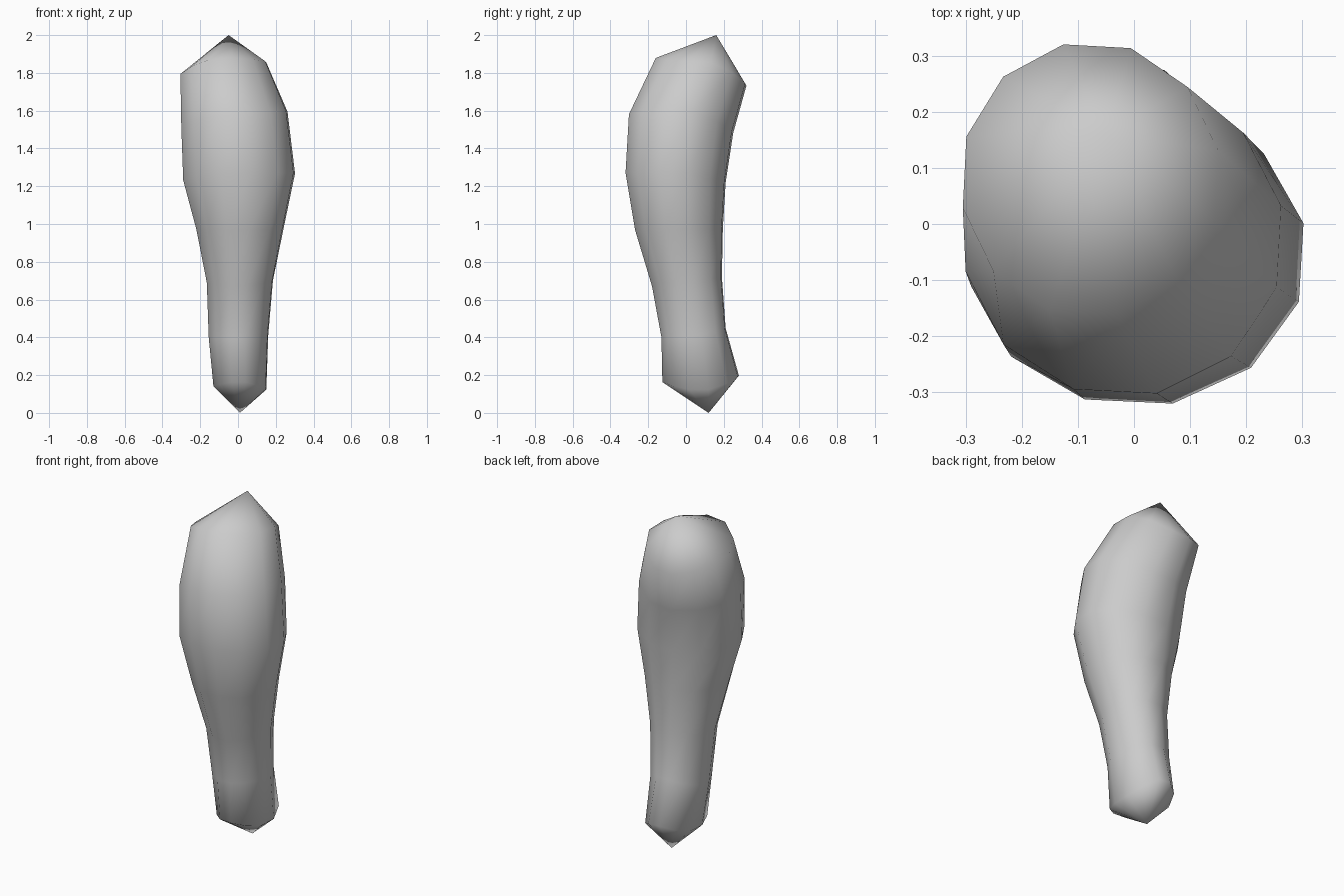
import bpy, bmesh
from math import cos, sin, radians

if "Cube" in bpy.data.objects:
    bpy.data.objects.remove(bpy.data.objects["Cube"])

SIDES = 12
# each ring: (x, z) at right, (y, z) at back, (x, z) at left, (y, z) at front
RINGS = [
    ((0.15, 0.12), (0.28, 0.20), (-0.13, 0.14), (-0.125, 0.165)),
    ((0.16, 0.41), (0.21, 0.45), (-0.155, 0.40), (-0.13, 0.40)),
    ((0.185, 0.70), (0.19, 0.72), (-0.165, 0.69), (-0.18, 0.67)),
    ((0.24, 0.97), (0.195, 0.98), (-0.22, 0.97), (-0.27, 0.97)),
    ((0.302, 1.27), (0.21, 1.22), (-0.29, 1.23), (-0.32, 1.27)),
    ((0.262, 1.60), (0.25, 1.48), (-0.30, 1.51), (-0.302, 1.58)),
    ((0.15, 1.86), (0.32, 1.73), (-0.305, 1.79), (-0.16, 1.88)),
]
BOTTOM, TOP = (0.01, 0.12, 0.0), (-0.05, 0.16, 2.0)


def ring_points(right, back, left, front):
    cx, cy = (right[0] + left[0]) / 2, (back[0] + front[0]) / 2
    rx, ry = (right[0] - left[0]) / 2, (back[0] - front[0]) / 2
    for i in range(SIDES):
        a = radians(12 + 360 / SIDES * i)
        c, s = cos(a), sin(a)
        z = c * c * (right if c > 0 else left)[1] + s * s * (back if s > 0 else front)[1]
        yield (cx + rx * c / 0.978, cy + ry * s / 0.978, z)


# curved, club-like body lofted through the tilted rings
bm = bmesh.new()
loops = [[bm.verts.new(p) for p in ring_points(*r)] for r in RINGS]
for lo, hi in zip(loops, loops[1:]):
    for i in range(SIDES):
        j = (i + 1) % SIDES
        bm.faces.new((lo[i], lo[j], hi[j], hi[i]))

# pointed ends
for tip, loop in ((BOTTOM, loops[0]), (TOP, loops[-1])):
    v = bm.verts.new(tip)
    for i in range(SIDES):
        bm.faces.new((loop[i], loop[(i + 1) % SIDES], v))

bmesh.ops.recalc_face_normals(bm, faces=bm.faces)
for f in bm.faces:
    f.smooth = True
mesh = bpy.data.meshes.new("limb_segment")
bm.to_mesh(mesh)
bm.free()
bpy.context.collection.objects.link(bpy.data.objects.new("limb_segment", mesh))
